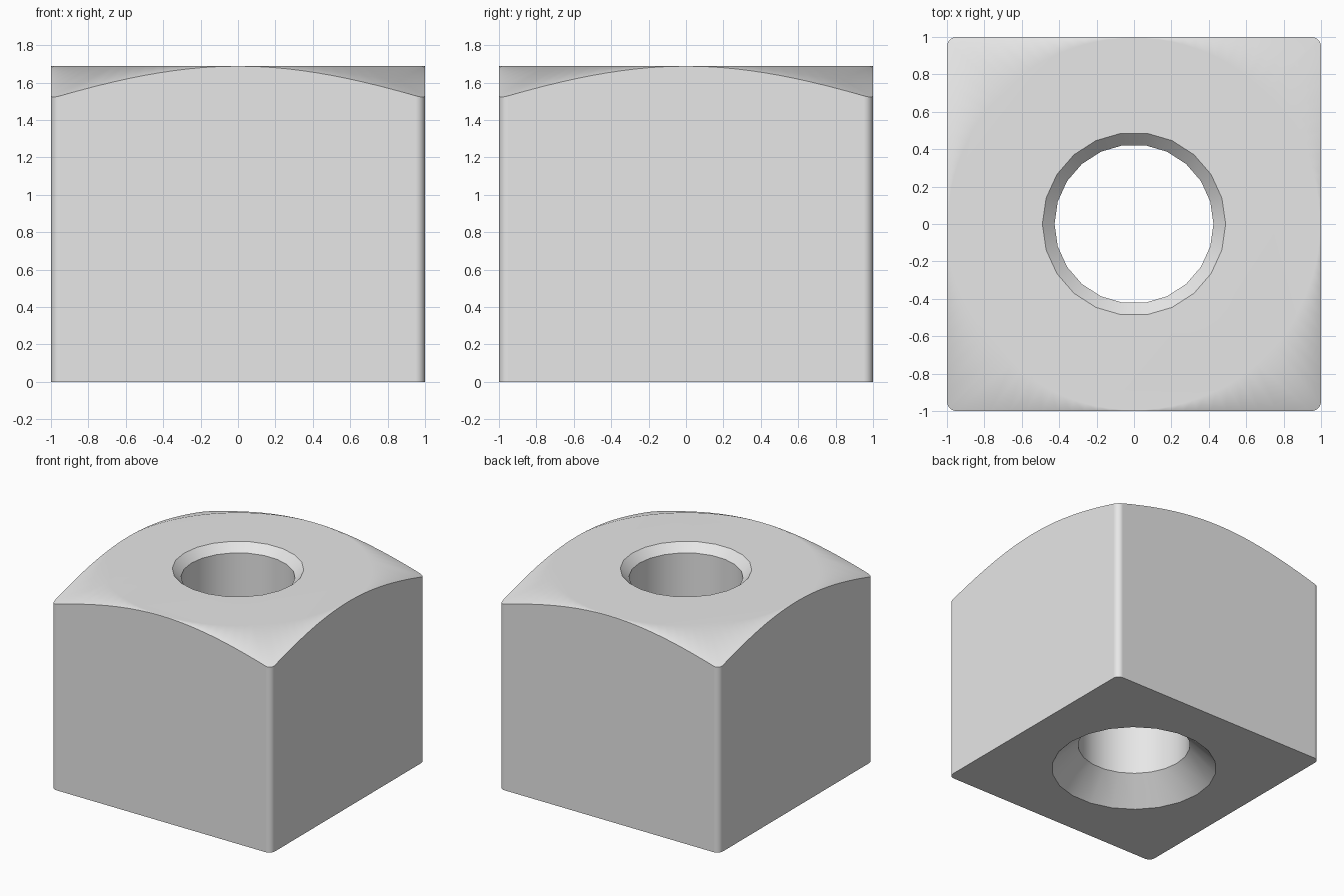
import bpy, bmesh, math

old = bpy.data.objects.get("Cube")
if old:
    bpy.data.objects.remove(old, do_unlink=True)

HEIGHT = 1.69
CORNER = 0.05          # rounding of the upright corners

steel = bpy.data.materials.new("plain_grey")
steel.use_nodes = True
steel.diffuse_color = (0.8, 0.8, 0.8, 1)
steel.node_tree.nodes["Principled BSDF"].inputs["Base Color"].default_value = (0.8, 0.8, 0.8, 1)


def make_object(name, bm):
    bmesh.ops.recalc_face_normals(bm, faces=bm.faces)
    mesh = bpy.data.meshes.new(name)
    bm.to_mesh(mesh)
    bm.free()
    mesh.materials.append(steel)
    obj = bpy.data.objects.new(name, mesh)
    bpy.context.collection.objects.link(obj)
    return obj


def turned_solid(name, profile, sides):
    """Closed solid of revolution about z from (radius, height) pairs."""
    bm = bmesh.new()
    rings = [[bm.verts.new((r * math.cos(2 * math.pi * i / sides),
                            r * math.sin(2 * math.pi * i / sides), z))
              for i in range(sides)] for r, z in profile]
    for low, high in zip(rings, rings[1:]):
        for i in range(sides):
            j = (i + 1) % sides
            bm.faces.new((low[i], low[j], high[j], high[i]))
    bm.faces.new(rings[0])
    bm.faces.new(rings[-1])
    return make_object(name, bm)


# Square block with rounded upright corners
bm = bmesh.new()
bmesh.ops.create_cube(bm, size=2)
for v in bm.verts:
    v.co.z = 0 if v.co.z < 0 else HEIGHT + 0.1
upright = [e for e in bm.edges if abs(e.verts[0].co.z - e.verts[1].co.z) > 0.1]
bmesh.ops.bevel(bm, geom=upright, offset=CORNER, segments=5, profile=0.5, affect='EDGES')
nut = make_object("square_nut", bm)

# Conical crown that trims the top corners
crown = turned_solid("crown_trim", [(2.0, -0.2), (2.0, HEIGHT - 0.42),
                                    (0.995, HEIGHT)], 96)

# Bore with a small top chamfer and a deep bottom countersink
bore = turned_solid("bore_cutter", [(0.725, -0.1), (0.425, 0.2), (0.425, HEIGHT - 0.065),
                                    (0.59, HEIGHT + 0.1)], 22)

for helper, operation in ((crown, 'INTERSECT'), (bore, 'DIFFERENCE')):
    mod = nut.modifiers.new(helper.name, 'BOOLEAN')
    mod.operation = operation
    mod.solver = 'EXACT'
    mod.object = helper

# Bake the cuts and drop the helpers
depsgraph = bpy.context.evaluated_depsgraph_get()
baked = bpy.data.meshes.new_from_object(nut.evaluated_get(depsgraph))
nut.modifiers.clear()
nut.data = baked
baked.name = "square_nut"
for helper in (crown, bore):
    bpy.data.objects.remove(helper, do_unlink=True)

# Smooth rounded areas, crisp rims
bpy.ops.object.select_all(action='DESELECT')
nut.select_set(True)
bpy.context.view_layer.objects.active = nut
bpy.ops.object.shade_smooth_by_angle(angle=math.radians(30))
weighted = nut.modifiers.new("even_shading", 'WEIGHTED_NORMAL')
weighted.keep_sharp = True
